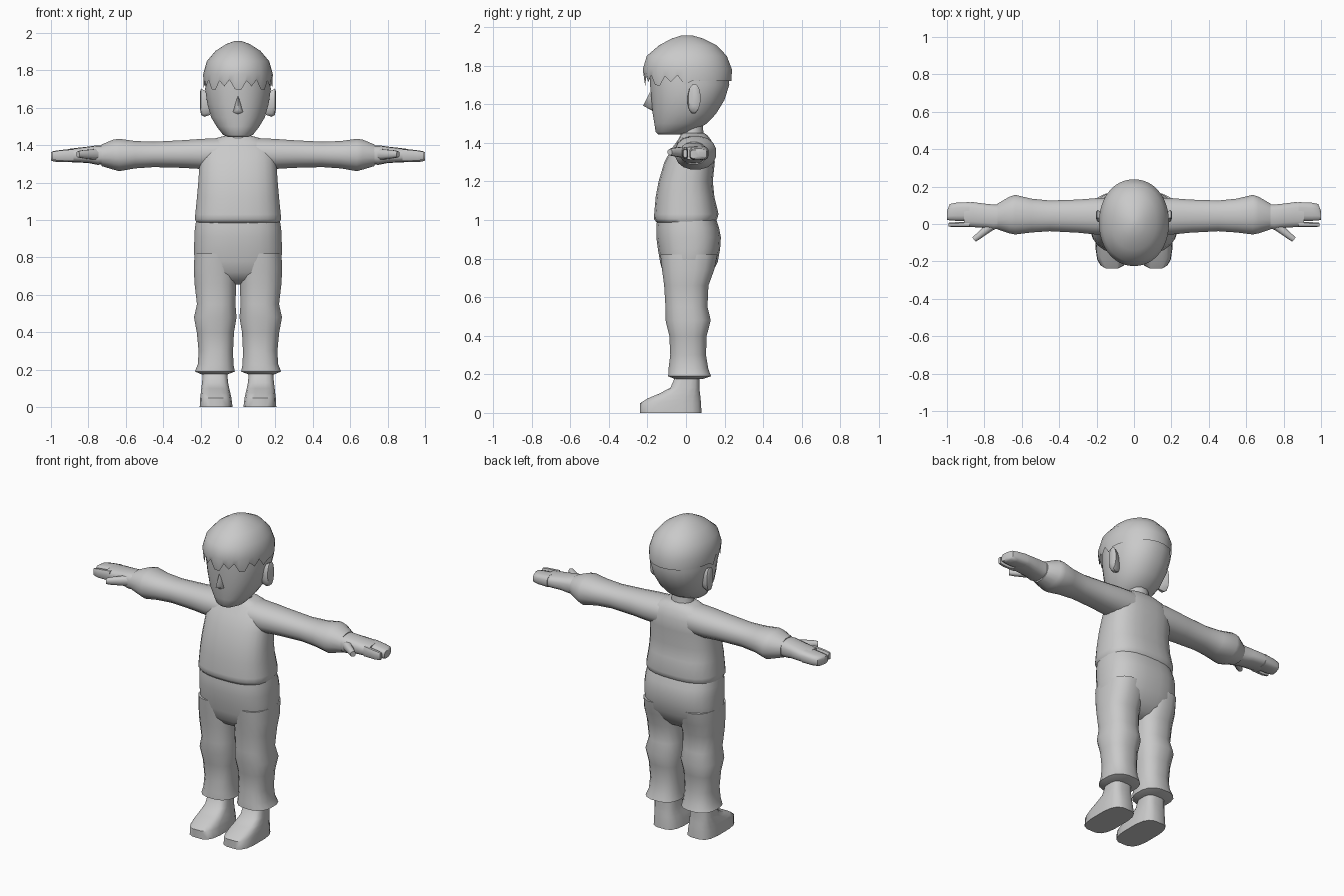
import bpy, bmesh, math
from mathutils import Vector

grey = bpy.data.materials.new("plain_grey")
grey.diffuse_color = (0.588, 0.588, 0.588, 1)


def finish(name, bm, mirror=False, angle=50):
    bmesh.ops.recalc_face_normals(bm, faces=bm.faces)
    me = bpy.data.meshes.new(name)
    bm.to_mesh(me)
    bm.free()
    me.materials.append(grey)
    me.shade_smooth()
    me.set_sharp_from_angle(angle=math.radians(angle))
    ob = bpy.data.objects.new(name, me)
    bpy.context.collection.objects.link(ob)
    if mirror:
        ob.modifiers.new("mirror", 'MIRROR').use_mirror_merge = False
    return ob


def loft(name, axis, rings, n=16, power=2.3, mirror=False, caps=(True, True),
         edit=None, angle=50):
    """Rings are (position, a0, a1, b0, b1); (a, b) are (x, y) for axis z, (y, z) for x."""
    bm = bmesh.new()
    loops = []
    for p, a0, a1, b0, b1 in rings:
        loop = []
        for i in range(n):
            t = 2 * math.pi * (i + 0.5) / n
            c, s = math.cos(t), math.sin(t)
            a = (a0 + a1) / 2 + (a1 - a0) / 2 * math.copysign(abs(c) ** (2 / power), c)
            b = (b0 + b1) / 2 + (b1 - b0) / 2 * math.copysign(abs(s) ** (2 / power), s)
            loop.append(bm.verts.new((a, b, p) if axis == 'z' else (p, a, b)))
        loops.append(loop)
    for l0, l1 in zip(loops, loops[1:]):
        for i in range(n):
            j = (i + 1) % n
            bm.faces.new((l0[i], l0[j], l1[j], l1[i]))
    if caps[0]:
        bm.faces.new(loops[0])
    if caps[1]:
        bm.faces.new(loops[-1])
    if edit:
        edit(loops)
    return finish(name, bm, mirror, angle)


def sym(rows):
    """Rows (z, half width, front y, back y) to rings centred on x."""
    return [(z, -w, w, f, b) for z, w, f, b in rows]


# Head, with a narrow chin and a flat face
loft("head", 'z', sym([
    (1.443, .05, -.145, -.03), (1.455, .08, -.158, .03), (1.50, .115, -.165, .11),
    (1.55, .145, -.174, .157), (1.62, .165, -.18, .2), (1.70, .177, -.188, .226),
    (1.77, .17, -.19, .22)]), n=24, power=2.2, angle=60)


# Hair cap with a jagged fringe
def fringe(loops):
    for i, v in enumerate(loops[0]):
        if v.co.y < 0.03:
            v.co.z = (1.695, 1.745, 1.715, 1.75, 1.70)[i % 5]
        else:
            v.co.z = 1.72


loft("hair", 'z', sym([
    (1.72, .183, -.212, .236), (1.78, .187, -.225, .239), (1.85, .167, -.204, .212),
    (1.905, .12, -.14, .16), (1.94, .065, -.075, .09), (1.957, .02, -.02, .03)]),
    n=40, power=2.1, caps=(False, True), edit=fringe, angle=60)

# Nose
bm = bmesh.new()
tip, top, left, right, base = [bm.verts.new(c) for c in (
    (0, -.222, 1.592), (0, -.186, 1.665), (-.032, -.165, 1.575),
    (.032, -.165, 1.575), (0, -.168, 1.562))]
for f in ((tip, top, left), (tip, right, top), (tip, left, base), (tip, base, right),
          (top, right, base, left)):
    bm.faces.new(f)
finish("nose", bm, angle=80)

# Ears
loft("ear", 'x', [
    (.15, .015, .055, 1.56, 1.68), (.18, .008, .07, 1.55, 1.695),
    (.197, .012, .075, 1.56, 1.705), (.203, .03, .065, 1.59, 1.69)],
    n=12, mirror=True)

# Neck
loft("neck", 'z', sym([(1.38, .085, -.035, .105), (1.44, .068, -.03, .092),
                       (1.53, .065, -.03, .09)]), n=12, power=2)

# Shirt body
loft("shirt", 'z', sym([
    (.985, .222, -.152, .15), (1.005, .232, -.167, .162), (1.03, .23, -.166, .17),
    (1.12, .221, -.158, .148), (1.2, .214, -.143, .14), (1.3, .207, -.113, .15),
    (1.37, .2, -.075, .147), (1.415, .165, -.042, .13), (1.44, .11, -.028, .11),
    (1.45, .075, -.015, .095)]), n=24, power=2.6, angle=60)

# Sleeves, flared at the cuff
loft("sleeve", 'x', [
    (.1, -.06, .14, 1.27, 1.44), (.2, -.058, .14, 1.272, 1.435),
    (.3, -.048, .132, 1.278, 1.428), (.45, -.04, .127, 1.282, 1.42),
    (.55, -.047, .137, 1.275, 1.424), (.635, -.058, .158, 1.26, 1.436),
    (.665, -.052, .148, 1.268, 1.432), (.73, -.03, .11, 1.288, 1.405)],
    power=2.2, mirror=True)

# Hands: palm, joined fingers, separate index finger and thumb
loft("palm", 'x', [
    (.70, -.025, .105, 1.3, 1.4), (.75, -.03, .105, 1.295, 1.4),
    (.80, -.022, .11, 1.305, 1.393), (.86, -.018, .118, 1.308, 1.386),
    (.91, -.014, .116, 1.31, 1.38)], n=14, power=2.8, mirror=True)
loft("fingers", 'x', [
    (.88, .016, .118, 1.309, 1.383), (.95, .016, .115, 1.309, 1.375),
    (.985, .018, .108, 1.312, 1.37), (1.0, .022, .07, 1.318, 1.364)],
    n=12, power=3.2, mirror=True)
loft("index_finger", 'x', [
    (.88, -.016, .012, 1.315, 1.38), (.96, -.018, .01, 1.316, 1.372),
    (.993, -.014, .007, 1.322, 1.366)], n=8, power=3, mirror=True)


def swing(loops):
    # Turn the straight thumb forward and outward
    along, side = Vector((.78, -.62, 0)), Vector((.62, .78, 0))
    for loop in loops:
        for v in loop:
            p = along * v.co.x + side * v.co.y
            v.co = Vector((.75 + p.x, 0 + p.y, v.co.z))


loft("thumb", 'x', [
    (-.02, -.03, .035, 1.315, 1.385), (.06, -.022, .022, 1.325, 1.378),
    (.11, -.018, .018, 1.33, 1.374), (.135, -.015, .016, 1.335, 1.368)],
    n=8, mirror=True, edit=swing)

# Trousers: hips, then legs with knee bulge and flared cuff
loft("trouser_hips", 'z', sym([
    (.655, .1, -.04, .05), (.68, .17, -.085, .095), (.72, .22, -.118, .132),
    (.78, .235, -.135, .165), (.85, .236, -.147, .178), (.91, .235, -.155, .182),
    (.96, .232, -.155, .172), (1.01, .222, -.15, .155)]), n=24, power=2.6, angle=60)
loft("trouser_leg", 'z', [
    (.82, .006, .234, -.135, .165), (.74, .003, .238, -.126, .148),
    (.66, .008, .234, -.115, .118), (.55, .012, .221, -.108, .113),
    (.48, .006, .237, -.108, .13), (.40, .02, .222, -.088, .109),
    (.30, .025, .212, -.083, .105), (.23, .023, .216, -.092, .117),
    (.19, .015, .232, -.094, .131), (.175, .055, .195, -.058, .085)],
    power=2.5, mirror=True)

# Shoes
loft("shoe", 'z', [
    (0, .028, .206, -.24, .082), (.05, .034, .203, -.24, .08),
    (.075, .04, .2, -.2, .077), (.1, .046, .197, -.14, .074),
    (.13, .052, .193, -.082, .07), (.19, .058, .188, -.055, .07)],
    n=16, power=3.2, mirror=True)
